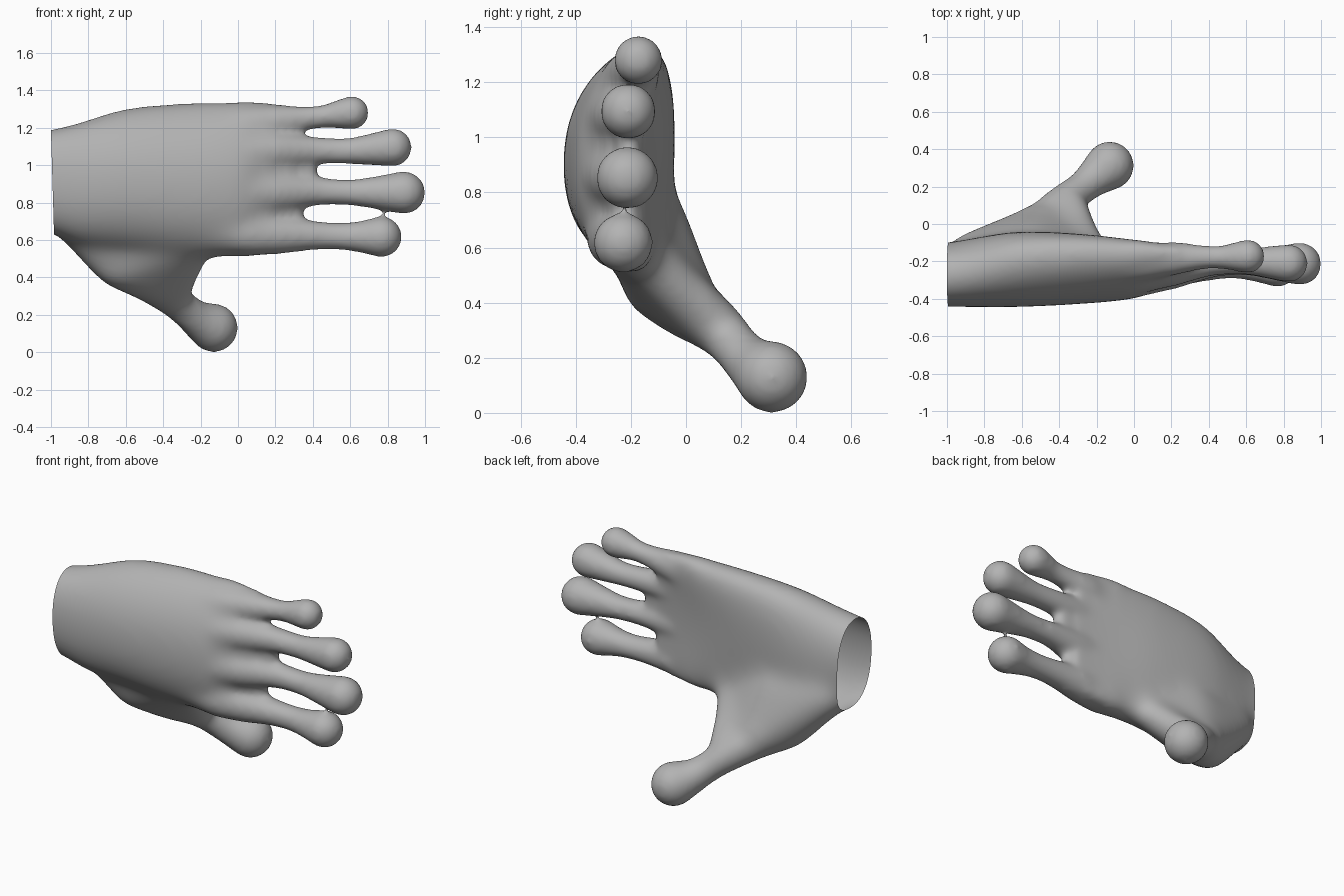
import bpy, bmesh, math
from mathutils import Vector

if "Cube" in bpy.data.objects:
    bpy.data.objects.remove(bpy.data.objects["Cube"])

bm = bmesh.new()


def hull(balls):
    """Convex skin around a group of balls (x, y, z, radius)."""
    part = bmesh.new()
    for x, y, z, r in balls:
        res = bmesh.ops.create_icosphere(part, subdivisions=3, radius=r)
        bmesh.ops.translate(part, verts=res["verts"], vec=(x, y, z))
    cloud = [v.co.copy() for v in part.verts]
    part.free()
    verts = [bm.verts.new(c) for c in cloud]
    res = bmesh.ops.convex_hull(bm, input=verts, use_existing_faces=False)
    inner = {g for g in res["geom_interior"] if isinstance(g, bmesh.types.BMVert)}
    bmesh.ops.delete(bm, geom=list(inner), context="VERTS")


def spline(rows, steps):
    """Smoothly interpolate rows of numbers."""
    out = []
    for k in range(len(rows) - 1):
        p0, p1, p2 = rows[max(k - 1, 0)], rows[k], rows[k + 1]
        p3 = rows[min(k + 2, len(rows) - 1)]
        for i in range(steps):
            t = i / steps
            out.append(tuple(
                b + .5 * t * (c - a + t * (2 * a - 5 * b + 4 * c - d + t * (3 * (b - c) + d - a)))
                for a, b, c, d in zip(p0, p1, p2, p3)))
    return out + [rows[-1]]


def chain(balls):
    """Tapered tube through a row of balls."""
    row = spline(balls, 3)
    for a, b in zip(row, row[1:]):
        hull([a, b])


# Palm: lofted sections (x, y centre, y half, z centre, z half, bow, hollow)
sections = [
    (-1.20, -.275, .172, .91, .26, 0, 0),
    (-1.00, -.272, .173, .915, .283, 0, 0),
    (-.85, -.26, .187, .905, .33, .015, 0),
    (-.60, -.243, .203, .925, .385, .05, 0),
    (-.25, -.237, .19, .922, .42, .065, .015),
    (0.00, -.235, .165, .925, .42, .065, .035),
    (.15, -.22, .115, .93, .41, .055, .025),
    (.30, -.21, .070, .935, .375, .045, .01),
]
N = 40
power = lambda v: math.copysign(abs(v) ** .92, v)
rings = []
for x, yc, hy, zc, hz, bow, dent in spline(sections, 4):
    ring = []
    for i in range(N):
        t = 2 * math.pi * i / N
        c, s = math.cos(t), math.sin(t)
        y = yc + hy * power(c) + bow * s * s + bow * .3 * s - dent * max(c, 0) ** 3
        ring.append(bm.verts.new((x, y, zc + hz * power(s))))
    rings.append(ring)
for a, b in zip(rings, rings[1:]):
    for i in range(N):
        j = (i + 1) % N
        bm.faces.new((a[i], a[j], b[j], b[i]))
bm.faces.new(rings[0][::-1])
bm.faces.new(rings[-1])

# Fingers, each swelling into a round tip
chain([(-.1, -.22, 1.19, .10), (.06, -.205, 1.215, .10), (.2, -.185, 1.23, .092),
       (.36, -.178, 1.25, .066), (.47, -.178, 1.262, .063), (.54, -.175, 1.272, .077),
       (.61, -.173, 1.28, .092)])
chain([(-.1, -.27, 1.05, .11), (.06, -.255, 1.065, .112), (.2, -.232, 1.075, .103),
       (.40, -.205, 1.078, .076), (.58, -.20, 1.075, .070), (.72, -.205, 1.085, .087),
       (.828, -.21, 1.095, .104)])
chain([(-.1, -.28, .85, .11), (.06, -.265, .855, .118), (.2, -.24, .855, .11),
       (.42, -.21, .86, .077), (.60, -.205, .854, .071), (.76, -.21, .853, .092),
       (.888, -.213, .853, .116)])
chain([(-.1, -.25, .64, .11), (.06, -.25, .632, .115), (.2, -.235, .627, .105),
       (.38, -.225, .625, .082), (.53, -.22, .62, .073), (.66, -.225, .617, .086),
       (.768, -.228, .617, .111)])

# Webs between the fingers
for end, y, z in ((.27, -.19, 1.165), (.43, -.205, .97), (.36, -.215, .732)):
    hull([(.05, -.225, z, .08), (end - .05, y, z, .045),
          (end - .06, y, z + .05, .045), (end - .06, y, z - .05, .045)])

# Thumb base, thumb web and thumb
heel = (-.88, -.17, .71, .13)
side = (-.65, -.11, .455, .122)
mound = (-.55, -.13, .69, .14)
base = (-.48, .00, .385, .125)
root = (-.20, -.20, .62, .095)
neck = (-.36, .125, .295, .098)
hull([heel, side, mound, base])
hull([side, mound, base, root])
hull([base, root, neck])
chain([base, neck, (-.285, .185, .23, .09), (-.215, .245, .175, .10), (-.13, .312, .13, .132)])

bmesh.ops.recalc_face_normals(bm, faces=bm.faces[:])
mesh = bpy.data.meshes.new("hand_blocks")
bm.to_mesh(mesh)
bm.free()
blocks = bpy.data.objects.new("hand_blocks", mesh)
bpy.context.scene.collection.objects.link(blocks)

# Fuse every part into one skin
remesh = blocks.modifiers.new("fuse", "REMESH")
remesh.mode = "VOXEL"
remesh.voxel_size = .015
bpy.context.view_layer.update()
graph = bpy.context.evaluated_depsgraph_get()
skin = bpy.data.meshes.new_from_object(blocks.evaluated_get(graph))
bpy.data.objects.remove(blocks)

# Relax the skin, the palm more than the fingers, and cut the wrist open
bm = bmesh.new()
bm.from_mesh(skin)


def relax(rule, times):
    verts = [v for v in bm.verts if rule(v.co)]
    for _ in range(times):
        bmesh.ops.smooth_vert(bm, verts=verts, factor=.5,
                              use_axis_x=True, use_axis_y=True, use_axis_z=True)


relax(lambda c: c.x < 0 and c.y < .08, 50)
relax(lambda c: c.x < .2 and c.y < .14, 20)
relax(lambda c: True, 12)
bmesh.ops.bisect_plane(bm, geom=bm.verts[:] + bm.edges[:] + bm.faces[:],
                       plane_co=Vector((-1, 0, 1.18)),
                       plane_no=Vector((1, 0, .03)), clear_inner=True)
bm.to_mesh(skin)
bm.free()

hand = bpy.data.objects.new("hand", skin)
skin.name = "hand"
bpy.context.scene.collection.objects.link(hand)
grey = bpy.data.materials.new("grey")
grey.diffuse_color = (.45, .45, .45, 1)
grey.use_nodes = True
grey.node_tree.nodes["Principled BSDF"].inputs["Base Color"].default_value = grey.diffuse_color
skin.materials.clear()
skin.materials.append(grey)
for p in skin.polygons:
    p.use_smooth = True
    p.material_index = 0
